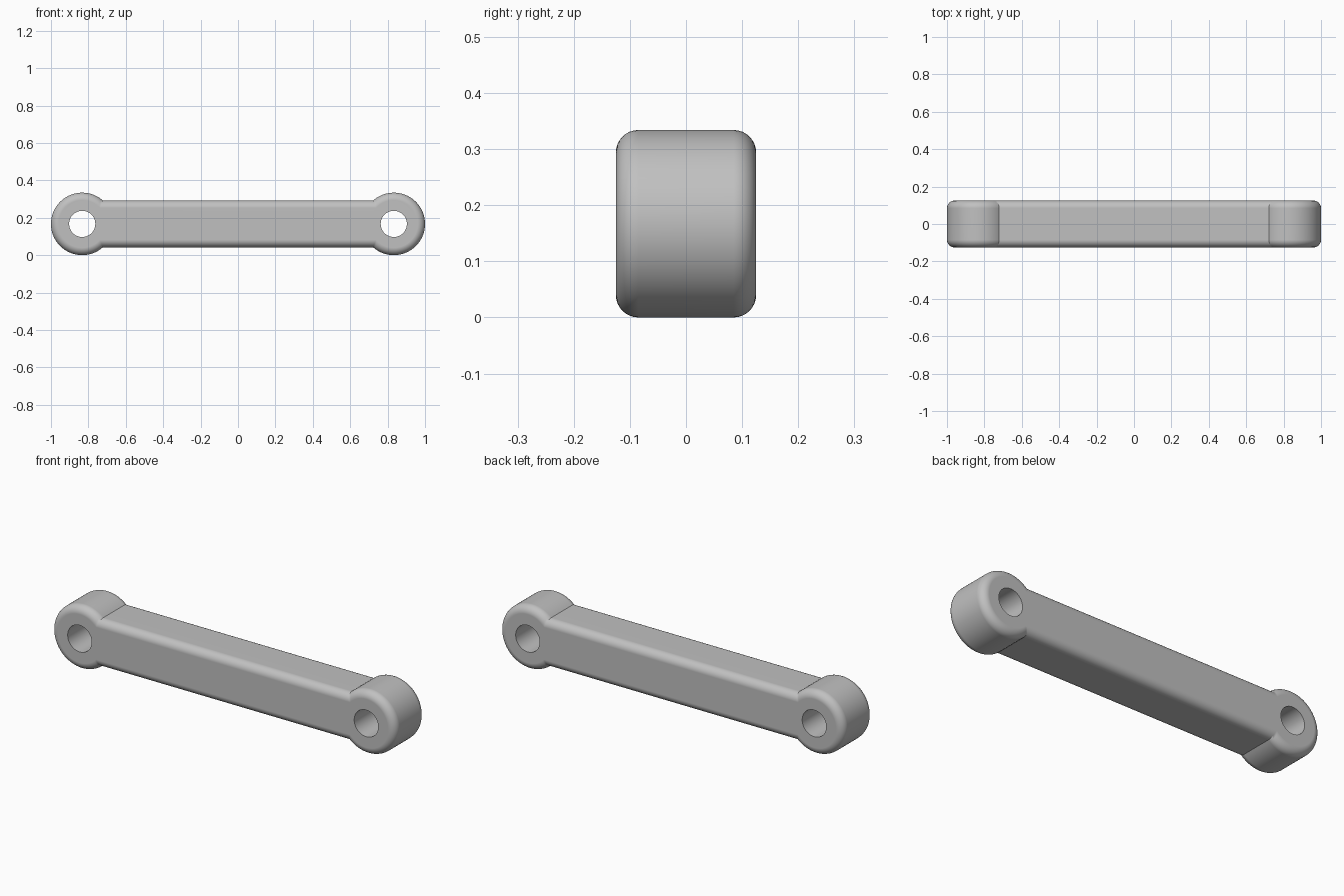
import bpy
import bmesh
from math import sin, cos, asin, pi, radians

if "Cube" in bpy.data.objects:
    bpy.data.objects.remove(bpy.data.objects["Cube"], do_unlink=True)

EYE_X, EYE_R, HOLE_R = 0.833, 0.167, 0.07
BAR_HALF, DEPTH_HALF, FILLET = 0.125, 0.125, 0.04
ARC_STEPS, FILLET_STEPS = 64, 8

grey = bpy.data.materials.new("light_grey")
grey.use_nodes = True
colour = (0.53, 0.53, 0.53, 1)
grey.diffuse_color = colour
grey.node_tree.nodes["Principled BSDF"].inputs["Base Color"].default_value = colour


def outline(inset):
    """Bar joining two round eyes, shrunk evenly by the inset."""
    r = EYE_R - inset
    reach = pi - asin((BAR_HALF - inset) / r)
    points = []
    for side, start in ((1, 0), (-1, pi)):
        for i in range(ARC_STEPS + 1):
            a = start - reach + 2 * reach * i / ARC_STEPS
            points.append((side * EYE_X + r * cos(a), EYE_R + r * sin(a)))
    return points


# Link body: stacked outlines with rounded front and back rims
front = []
for i in range(FILLET_STEPS + 1):
    a = pi / 2 * i / FILLET_STEPS
    front.append((FILLET * (1 - sin(a)), -DEPTH_HALF + FILLET * (1 - cos(a))))
levels = front + [(inset, -y) for inset, y in reversed(front)]

bm = bmesh.new()
rings = [[bm.verts.new((x, y, z)) for x, z in outline(inset)] for inset, y in levels]
for low, high in zip(rings, rings[1:]):
    for i in range(len(low)):
        j = (i + 1) % len(low)
        bm.faces.new((low[i], low[j], high[j], high[i]))
bm.faces.new(rings[0])
bm.faces.new(rings[-1][::-1])
bmesh.ops.recalc_face_normals(bm, faces=bm.faces)
mesh = bpy.data.meshes.new("link_arm")
bm.to_mesh(mesh)
bm.free()
arm = bpy.data.objects.new("link_arm", mesh)
bpy.context.collection.objects.link(arm)
mesh.materials.append(grey)

# Pin holes through both eyes
for side in (-1, 1):
    bpy.ops.mesh.primitive_cylinder_add(vertices=64, radius=HOLE_R, depth=1,
                                        location=(side * EYE_X, 0, EYE_R),
                                        rotation=(pi / 2, 0, 0))
    cutter = bpy.context.object
    cutter.name = "pin_hole_cutter"
    cutter.hide_render = True
    cutter.data.materials.append(grey)
    cut = arm.modifiers.new("pin_hole", "BOOLEAN")
    cut.operation = "DIFFERENCE"
    cut.solver = "EXACT"
    cut.object = cutter
    bpy.context.view_layer.objects.active = arm
    bpy.ops.object.modifier_apply(modifier=cut.name)
    bpy.data.objects.remove(cutter, do_unlink=True)

# Smooth rims, crisp creases and hole edges
bpy.ops.object.select_all(action="DESELECT")
arm.select_set(True)
bpy.context.view_layer.objects.active = arm
bpy.ops.object.shade_smooth_by_angle(angle=radians(30))
weighted = arm.modifiers.new("flat_face_normals", "WEIGHTED_NORMAL")
weighted.keep_sharp = True
